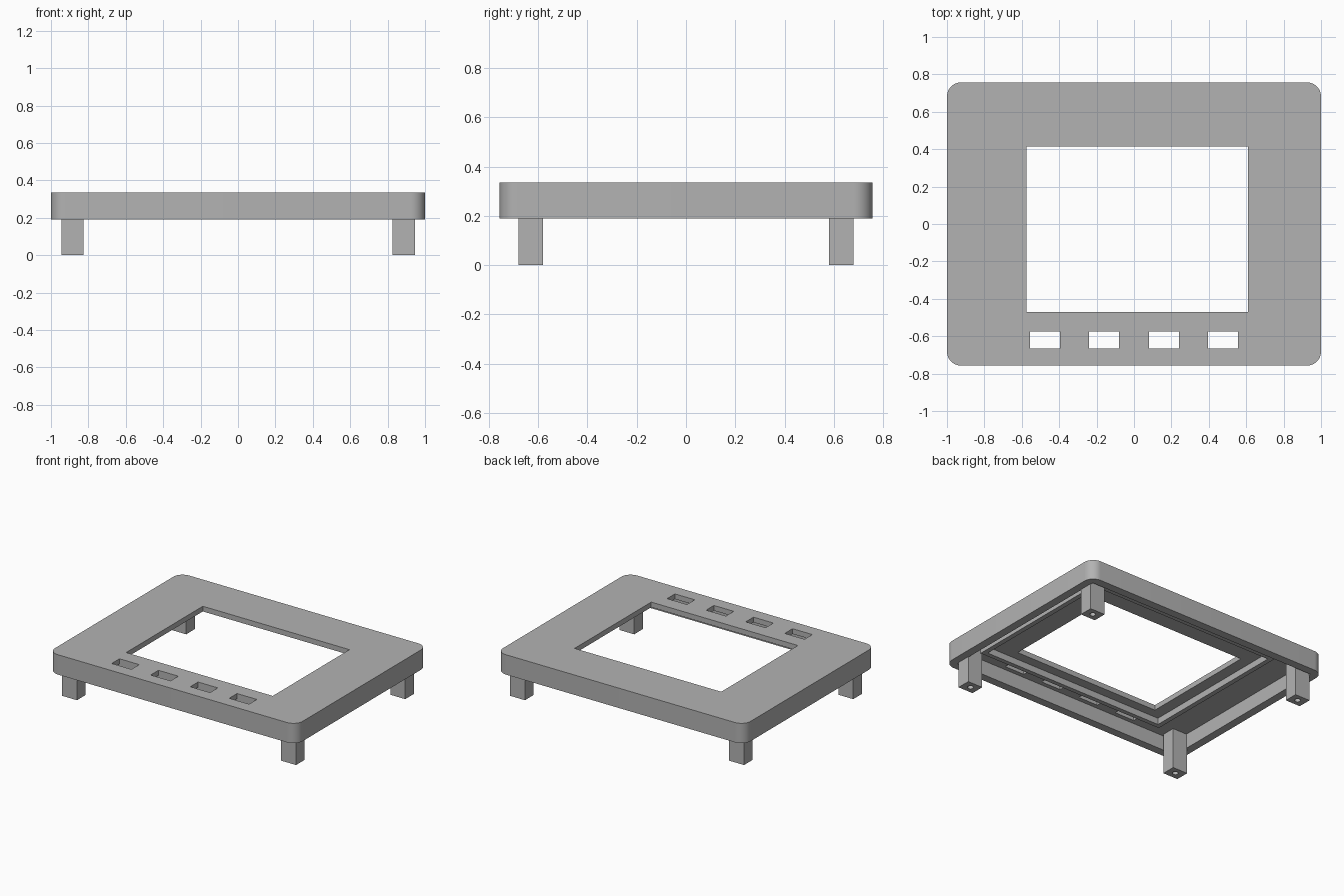
import bpy, bmesh
from mathutils import Matrix, Vector

if "Cube" in bpy.data.objects:
    bpy.data.objects.remove(bpy.data.objects["Cube"])

grey = bpy.data.materials.new("plain_grey")
grey.use_nodes = True
colour = (0.45, 0.45, 0.45, 1)
grey.diffuse_color = colour
grey.node_tree.nodes["Principled BSDF"].inputs["Base Color"].default_value = colour

# Main heights
BOTTOM, TOP, PLATE = 0.19, 0.335, 0.297
HALF_X, HALF_Y, WALL = 1.0, 0.757, 0.06


def add_box(bm, x0, x1, y0, y1, z0, z1):
    lo, hi = Vector((x0, y0, z0)), Vector((x1, y1, z1))
    matrix = Matrix.Translation((lo + hi) / 2) @ Matrix.Diagonal((*(hi - lo), 1))
    return bmesh.ops.create_cube(bm, size=1, matrix=matrix)["verts"]


def finish(name, bm):
    mesh = bpy.data.meshes.new(name)
    bm.to_mesh(mesh)
    bm.free()
    mesh.materials.append(grey)
    obj = bpy.data.objects.new(name, mesh)
    bpy.context.collection.objects.link(obj)
    return obj


def boxes(name, *sizes):
    bm = bmesh.new()
    for size in sizes:
        add_box(bm, *size)
    return finish(name, bm)


def activate(obj):
    bpy.ops.object.select_all(action="DESELECT")
    obj.select_set(True)
    bpy.context.view_layer.objects.active = obj


def cut(obj, cutter):
    cutter.hide_render = True
    mod = obj.modifiers.new("cut", "BOOLEAN")
    mod.operation, mod.solver, mod.object = "DIFFERENCE", "EXACT", cutter
    activate(obj)
    bpy.ops.object.modifier_apply(modifier=mod.name)
    bpy.data.objects.remove(cutter)


# Frame shell with rounded vertical corners
bm = bmesh.new()
add_box(bm, -HALF_X, HALF_X, -HALF_Y, HALF_Y, BOTTOM, TOP)
upright = [e for e in bm.edges
           if abs(e.verts[0].co.z - e.verts[1].co.z) > 0.1]
bmesh.ops.bevel(bm, geom=upright, offset=0.075, segments=10, profile=0.5, affect="EDGES")
frame = finish("frame", bm)

# Hollow underside, display window and button slots
cut(frame, boxes("cavity_cutter", (WALL - HALF_X, HALF_X - WALL,
                                   WALL - HALF_Y, HALF_Y - WALL, 0, PLATE)))
slots = [(x - 0.08, x + 0.08, -0.665, -0.575, 0.2, 0.5)
         for x in (-0.475, -0.16, 0.16, 0.475)]
cut(frame, boxes("opening_cutter", (-0.575, 0.61, -0.47, 0.415, 0.2, 0.5), *slots))
activate(frame)
bpy.ops.object.shade_smooth_by_angle()

# Rim under the plate that holds the display
rim = boxes("display_rim", (-0.695, 0.845, -0.573, 0.625, 0.25, PLATE + 0.005))
cut(rim, boxes("rim_cutter", (-0.66, 0.81, -0.54, 0.59, 0.1, 0.5)))

# Four legs with screw holes
for side, sx in (("left", 1), ("right", -1)):
    for end, sy in (("front", -1), ("back", 1)):
        x, y = sx * 0.885, sy * 0.63
        leg = boxes(f"{end}_{side}_leg",
                    (x - 0.06, x + 0.06, y - 0.05, y + 0.05, 0, PLATE + 0.005))
        bm = bmesh.new()
        bmesh.ops.create_cone(bm, cap_ends=True, segments=16, radius1=0.02, radius2=0.02,
                              depth=0.3, matrix=Matrix.Translation((x, y, 0)))
        cut(leg, finish("screw_hole_cutter", bm))
        activate(leg)
        bpy.ops.object.shade_smooth_by_angle()
